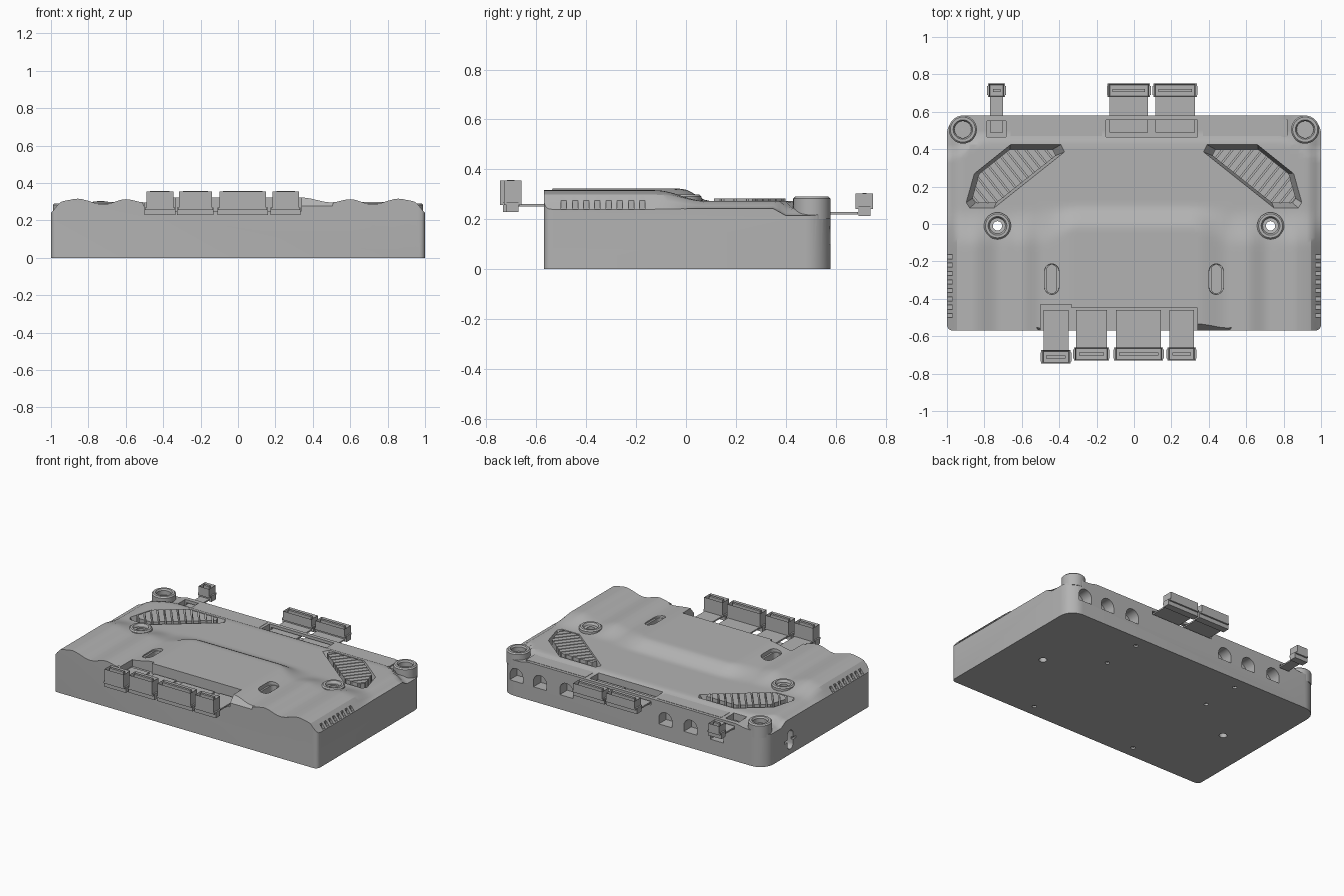
import bpy, bmesh, math

if "Cube" in bpy.data.objects:
    bpy.data.objects.remove(bpy.data.objects["Cube"], do_unlink=True)

grey = bpy.data.materials.new("plain grey")
grey.use_nodes = True
GREY = (0.45, 0.45, 0.45, 1)
grey.diffuse_color = GREY
grey.node_tree.nodes["Principled BSDF"].inputs["Base Color"].default_value = GREY


def finish(bm, name, smooth=True):
    bmesh.ops.recalc_face_normals(bm, faces=bm.faces)
    me = bpy.data.meshes.new(name)
    bm.to_mesh(me)
    bm.free()
    me.materials.append(grey)
    ob = bpy.data.objects.new(name, me)
    bpy.context.collection.objects.link(ob)
    if smooth:
        shade(ob)
    return ob


def shade(ob):
    bpy.ops.object.select_all(action="DESELECT")
    ob.select_set(True)
    bpy.context.view_layer.objects.active = ob
    bpy.ops.object.shade_smooth_by_angle(angle=math.radians(28))


def prism(bm, pts, w0, w1, axis="z", taper=1.0):
    """Extrude an outline along an axis; taper scales the w0 end."""
    cu = sum(p[0] for p in pts) / len(pts)
    cv = sum(p[1] for p in pts) / len(pts)
    place = {"z": lambda u, v, w: (u, v, w), "y": lambda u, v, w: (u, w, v),
             "x": lambda u, v, w: (w, u, v)}[axis]
    lo = [bm.verts.new(place(cu + (u - cu) * taper, cv + (v - cv) * taper, w0)) for u, v in pts]
    hi = [bm.verts.new(place(u, v, w1)) for u, v in pts]
    n = len(pts)
    for i in range(n):
        bm.faces.new((lo[i], lo[(i + 1) % n], hi[(i + 1) % n], hi[i]))
    bm.faces.new(lo[::-1])
    return bm.faces.new(hi)


def box(bm, x0, x1, y0, y1, z0, z1):
    return prism(bm, [(x0, y0), (x1, y0), (x1, y1), (x0, y1)], z0, z1)


def arc(cx, cy, r, a0, a1, n):
    angles = [math.radians(a0 + (a1 - a0) * i / n) for i in range(n + 1)]
    return [(cx + r * math.cos(a), cy + r * math.sin(a)) for a in angles]


def circle(cx, cy, r, n=24):
    return arc(cx, cy, r, 0, 360, n)[:-1]


def obround(cx, cy, r, half):
    return arc(cx, cy + half, r, 0, 180, 10) + arc(cx, cy - half, r, 180, 360, 10)


def carve(target, bm, op="DIFFERENCE"):
    cutter = finish(bm, "cutter", False)
    cutter.hide_render = True
    mod = target.modifiers.new("carve", "BOOLEAN")
    mod.operation, mod.object, mod.solver, mod.use_self = op, cutter, "EXACT", True
    dg = bpy.context.evaluated_depsgraph_get()
    dg.update()
    me = bpy.data.meshes.new_from_object(target.evaluated_get(dg))
    target.modifiers.clear()
    target.data = me
    bpy.data.objects.remove(cutter, do_unlink=True)


def ease(a, b, t):
    t = min(1, max(0, (t - a) / (b - a)))
    return t * t * (3 - 2 * t)


# Casing: palm humps at the front flow down to a flat rear deck
HUMPS = [(0, .322), (.34, .322), (.5, .296), (.6, .313), (.72, .285), (.86, .316), (.93, .305), (1.03, .22)]


def height(x, y):
    x = abs(x)
    front = HUMPS[-1][1]
    for (a, za), (b, zb) in zip(HUMPS, HUMPS[1:]):
        if a <= x < b:
            front = za + (zb - za) * ease(a, b, x)
            break
    deck = .272 - .03 * ease(.93, 1, x)
    ledge = .46 - .08 * ease(.82, .98, x)
    deck -= (.014 + .014 * ease(.78, .86, x)) * ease(ledge - .02, ledge + .01, y)
    drop = ease(-.12, .08, y) if x > .5 else ease(-.12 + .1 * ease(.5, .3, x), .1, y)
    return front + (deck - front) * drop


bm = bmesh.new()
bmesh.ops.create_grid(bm, x_segments=90, y_segments=52, size=1)
for v in bm.verts:
    v.co.x, v.co.y = v.co.x * 1.04, v.co.y * .65
    v.co.z = height(v.co.x, v.co.y)
new = bmesh.ops.extrude_face_region(bm, geom=bm.faces[:])["geom"]
for v in new:
    if isinstance(v, bmesh.types.BMVert):
        v.co.z = -.05
casing = finish(bm, "casing", False)

bm = bmesh.new()
outline = (arc(.97, -.54, .03, -90, 0, 4) + arc(.9, .48, .1, 0, 90, 10)
           + arc(-.9, .48, .1, 90, 180, 10) + arc(-.97, -.54, .03, 180, 270, 4))
prism(bm, outline, 0, .5)
carve(casing, bm, "INTERSECT")

# Openings in the casing
GRILLE = [(.66, .43), (.38, .43), (.36, .39), (.75, .08), (.885, .08), (.905, .11), (.86, .27)]
bm = bmesh.new()
prism(bm, [(-.5, -.43), (-.335, -.43), (-.335, -.45), (.34, -.45), (.34, -.65), (-.5, -.65)], .25, .5)
box(bm, -.15, .34, .465, .555, .213, .5)
box(bm, -.14, .335, .5, .65, .213, .238)
box(bm, -.785, -.685, .465, .55, .213, .5)
box(bm, -.775, -.695, .5, .65, .213, .238)
for x in (.88, .7, .5, -.25, -.44, -.64):
    prism(bm, [(x - .05, .1)] + arc(x, .14, .05, 180, 0, 10) + [(x + .05, .1)], .5, .65, "y")
for s in (1, -1):
    prism(bm, [(s * x, y) for x, y in GRILLE], .2, .29, taper=.82)
    prism(bm, circle(s * .73, -.01, .025), -.1, .5)
    prism(bm, obround(s * .44, -.295, .045, .05), .288, .5, taper=.85)
    # Slanted notch beside the front recess
    for i in range(8):
        y = -.49 + i * .045
        box(bm, *sorted((s * .97, s * 1.05)), y - .011, y + .011, .24, .5)
    for y in (.22, .495, -.486):
        prism(bm, circle(s * .4, y, .014, 12), -.05, .012)
prism(bm, obround(.3, .1, .03, .035), -1.1, -.94, "x")
carve(casing, bm)

bm = bmesh.new()
for s in (1, -1):
    prism(bm, obround(s * .44, -.295, .026, .05), .16, .5)
    a, b = sorted((s * .33, s * .56))
    tip = s * .47
    near = [(a, -.52, .34), (b, -.52, .34), (max(tip, a) if s < 0 else a, -.6, .24), (b if s < 0 else tip, -.6, .24)]
    top = [(a, -.52, .5), (b, -.52, .5), (a, -.6, .5), (b, -.6, .5)]
    piece = bmesh.ops.convex_hull(bm, input=[bm.verts.new(p) for p in near + top])
box(bm, -1.1, -.985, .24, .36, .09, .105)
carve(casing, bm)
shade(casing)

# Raised centre panel on the deck, with sloping sides
bm = bmesh.new()
top = prism(bm, [(-.34, .0), (.34, .0), (.34, .18), (.17, .355), (-.19, .355), (-.34, .18)], .24, .27)
bmesh.ops.inset_individual(bm, faces=[top], thickness=.02, depth=.02)
finish(bm, "centre_panel", False)

# Grille slats, trimmed to the grille outline
for s, side in ((1, "left"), (-1, "right")):
    bm = bmesh.new()
    for i in range(-9, 10):
        t = i * .042
        pts = []
        for u, v in ((-.017, -.3), (.017, -.3), (.017, .3), (-.017, .3)):
            pts.append((s * (.65 - .78 * (t + u) + .62 * v), .25 + .62 * (t + u) + .78 * v))
        prism(bm, pts, .195, .283)
    slats = finish(bm, side + "_grille_slats", False)
    bm = bmesh.new()
    cx = sum(p[0] for p in GRILLE) / len(GRILLE)
    cy = sum(p[1] for p in GRILLE) / len(GRILLE)
    prism(bm, [(s * (cx + (x - cx) * .82), cy + (y - cy) * .82) for x, y in GRILLE], .1, .4)
    carve(slats, bm, "INTERSECT")


# Screw bosses, turned from a closed profile
def boss(name, x, y, profile):
    bm = bmesh.new()
    rings = [[bm.verts.new((px, py, z)) for px, py in circle(x, y, r, 32)] for r, z in profile]
    for a, b in zip(rings, rings[1:] + rings[:1]):
        for i in range(32):
            bm.faces.new((a[i], a[(i + 1) % 32], b[(i + 1) % 32], b[i]))
    finish(bm, name)


for s, side in ((1, "left"), (-1, "right")):
    boss(side + "_corner_boss", s * .915, .505,
         [(.075, .2), (.075, .282), (.067, .29), (.052, .29), (.045, .28), (.045, .25), (.008, .25), (.008, .2)])
    boss(side + "_middle_boss", s * .73, -.01,
         [(.072, .2), (.072, .29), (.064, .298), (.05, .298), (.042, .285), (.042, .265), (.025, .265), (.025, .2)])

# Raised strips along the rear edge
bm = bmesh.new()
for x0, x1 in ((-.66, -.17), (.37, .82)):
    top = box(bm, x0, x1, .465, .56, .23, .26)
    bmesh.ops.inset_individual(bm, faces=[top], thickness=.012, depth=.008)
finish(bm, "rear_strips", False)


# Flat cables with plug heads: the sockets open upward
def plug(name, x0, x1, y0, y1, base, top, wire, wire_z):
    bm = bmesh.new()
    mid = (y0 + y1) / 2
    step = base + .42 * (top - base) if top < .33 else base + .04
    box(bm, x0, x1, mid - .024, mid + .024, base, step)
    box(bm, x0 + .004, x1 - .004, y0, y1, step - .012, step)
    face = box(bm, x0 + .01, x1 - .01, y0, y1, step, top - .006)
    bmesh.ops.inset_individual(bm, faces=[face], thickness=.006, depth=.006)
    bmesh.ops.inset_individual(bm, faces=[face], thickness=.008, depth=-.02)
    box(bm, x0 + .03, x1 - .03, mid - .008, mid + .008, step, top - .004)
    finish(bm, name + "_plug", False)
    bm = bmesh.new()
    box(bm, x0 + .015, x1 - .015, wire[0], wire[1], wire_z, wire_z + .01)
    finish(bm, name + "_cable", False)


for i, (x0, x1) in enumerate(((-.5, -.335), (-.325, -.13), (-.11, .16), (.175, .335))):
    y0 = -.745 if i == 0 else -.73
    plug("front_%d" % (i + 1), x0, x1, y0, y0 + .07, .228, .36, (y0 + .06, -.46), .25)
for name, x0, x1 in (("rear_small", -.785, -.685), ("rear_1", -.145, .09), ("rear_2", .1, .34)):
    plug(name, x0, x1, .68, .75, .213, .308, (.49, .69), .219)
